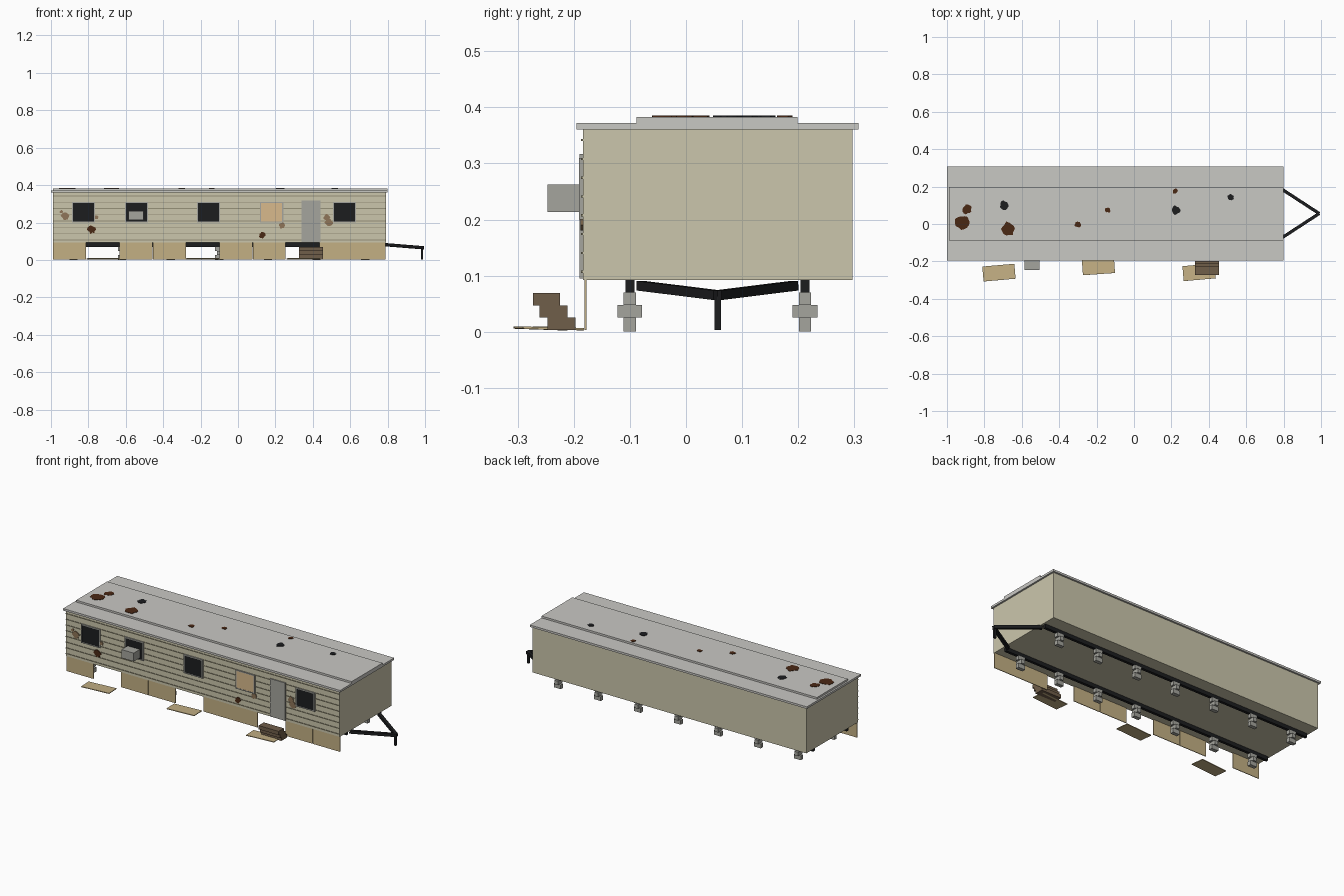
import bpy, bmesh, math, random
from mathutils import Vector, Matrix

if "Cube" in bpy.data.objects:
    bpy.data.objects.remove(bpy.data.objects["Cube"])

random.seed(4)


def mat(name, r, g, b):
    lin = lambda c: (c / 255 / 12.92) if c < 10 else ((c / 255 + 0.055) / 1.055) ** 2.4
    m = bpy.data.materials.new(name)
    m.diffuse_color = (lin(r), lin(g), lin(b), 1)
    m.use_nodes = True
    m.node_tree.nodes["Principled BSDF"].inputs["Base Color"].default_value = m.diffuse_color
    return m


CREAM = mat("cream siding", 203, 198, 172)
SEAM = mat("siding seam", 150, 145, 120)
ROOF = mat("roof grey", 201, 200, 196)
BLACK = mat("black", 28, 29, 31)
GREY = mat("concrete grey", 165, 165, 158)
TAN = mat("skirting tan", 196, 176, 132)
PLY = mat("plywood", 216, 186, 140)
WOOD = mat("step wood", 112, 94, 74)
RUST = mat("rust", 74, 40, 20)
PEEL = mat("peeled brown", 142, 117, 88)


def finish(name, bm, m):
    bmesh.ops.recalc_face_normals(bm, faces=bm.faces)
    me = bpy.data.meshes.new(name)
    bm.to_mesh(me)
    bm.free()
    me.materials.append(m)
    ob = bpy.data.objects.new(name, me)
    bpy.context.collection.objects.link(ob)
    return ob


def add_box(bm, x0, x1, y0, y1, z0, z1):
    M = Matrix.Translation(((x0 + x1) / 2, (y0 + y1) / 2, (z0 + z1) / 2))
    bmesh.ops.create_cube(bm, size=1, matrix=M @ Matrix.Diagonal((x1 - x0, y1 - y0, z1 - z0, 1)))


def boxes(name, m, *dims):
    bm = bmesh.new()
    for d in dims:
        add_box(bm, *d)
    return finish(name, bm, m)


def beam(name, a, b, t, m):
    a, b = Vector(a), Vector(b)
    d = b - a
    bm = bmesh.new()
    M = Matrix.Translation((a + b) / 2) @ d.to_track_quat('X', 'Z').to_matrix().to_4x4()
    bmesh.ops.create_cube(bm, size=1, matrix=M @ Matrix.Diagonal((d.length, t, t, 1)))
    return finish(name, bm, m)


def blob(name, m, centre, r, u, v, depth):
    """Thin irregular plate spanned by u and v, raised along depth."""
    bm = bmesh.new()
    n = 14
    vs = []
    for i in range(n):
        a = 2 * math.pi * i / n
        k = r * random.uniform(0.75, 1.1)
        vs.append(bm.verts.new(Vector(centre) + Vector(u) * k * math.cos(a) + Vector(v) * k * math.sin(a)))
    f = bm.faces.new(vs)
    ext = bmesh.ops.extrude_face_region(bm, geom=[f])
    bmesh.ops.translate(bm, vec=depth, verts=[e for e in ext["geom"] if isinstance(e, bmesh.types.BMVert)])
    return finish(name, bm, m)


# body and siding
FRONT = -0.184
boxes("body", CREAM, (-0.99, 0.79, FRONT, 0.297, 0.092, 0.36))
boxes("siding_seams", SEAM, *[(-0.99, 0.79, FRONT - 0.003, FRONT + 0.002, z, z + 0.004)
                              for z in [0.105 + 0.0335 * i for i in range(8)]])

# roof
boxes("roof_eave", ROOF, (-1.0, 0.80, -0.195, 0.307, 0.36, 0.372))
boxes("roof_crown", ROOF, (-0.99, 0.80, -0.088, 0.199, 0.372, 0.383))
for x, y, r, m in [(-0.914, 0.008, 0.043, RUST), (-0.893, 0.078, 0.026, RUST), (-0.693, 0.1, 0.025, BLACK),
                   (-0.674, -0.026, 0.039, RUST), (-0.3, -0.003, 0.018, RUST), (-0.14, 0.075, 0.015, RUST),
                   (0.22, 0.175, 0.015, RUST), (0.223, 0.073, 0.026, BLACK), (0.517, 0.142, 0.018, BLACK)]:
    blob("roof_patch", m, (x, y, 0.382), r, (1, 0, 0), (0, 1, 0), (0, 0, 0.003))

# stains on the front wall
for x, z, r, m in [(-0.925, 0.236, 0.023, PEEL), (-0.945, 0.258, 0.009, PEEL), (-0.757, 0.228, 0.011, PEEL),
                   (-0.783, 0.163, 0.023, RUST), (0.13, 0.132, 0.018, RUST), (0.235, 0.184, 0.017, PEEL),
                   (0.475, 0.228, 0.018, PEEL), (0.485, 0.2, 0.022, PEEL)]:
    blob("wall_patch", m, (x, FRONT + 0.001, z), r, (1, 0, 0), (0, 0, 1), (0, -0.005, 0))

# windows: grey frame, dark glass, one boarded up
for x in (-0.826, -0.543, -0.158, 0.18, 0.57):
    z0, z1, w, t = 0.206, 0.304, 0.056, 0.006
    boxes("window_frame", GREY,
          (x - w - t, x + w + t, -0.191, FRONT, z1, z1 + t), (x - w - t, x + w + t, -0.191, FRONT, z0 - t, z0),
          (x - w - t, x - w, -0.191, FRONT, z0, z1), (x + w, x + w + t, -0.191, FRONT, z0, z1))
    boarded = x == 0.18
    boxes("window_board" if boarded else "window_glass", PLY if boarded else BLACK,
          (x - w, x + w, -0.190, FRONT, z0, z1))

# air conditioner and door
boxes("air_conditioner", GREY, (-0.585, -0.505, -0.247, FRONT, 0.213, 0.262))
boxes("door", GREY, (0.34, 0.44, -0.190, FRONT, 0.095, 0.317))

# skirting panels, three of them fallen
W = 0.178
boxes("skirting", TAN, *[(-0.99 + W * i + 0.001, -0.99 + W * (i + 1) - 0.001, -0.181, -0.177, 0.003, 0.093)
                         for i in range(10) if i not in (1, 4, 7)])
for x, y, a in [(-0.722, -0.26, 5), (-0.19, -0.228, 4), (0.348, -0.258, 5)]:
    p = boxes("fallen_panel", TAN, (-W / 2 + 0.003, W / 2 - 0.003, -0.04, 0.04, -0.002, 0.002))
    p.location = (x, y, 0.006)
    p.rotation_euler = (math.radians(-2), 0, math.radians(a))

# stacked wooden steps
boxes("steps", WOOD, (0.325, 0.455, -0.273, -0.225, 0.047, 0.069), (0.325, 0.455, -0.261, -0.211, 0.025, 0.047),
      (0.325, 0.455, -0.247, -0.197, 0.003, 0.025))

# chassis rails on block piers
for y in (-0.1, 0.212):
    boxes("chassis_rail", BLACK, (-0.98, 0.78, y - 0.008, y + 0.008, 0.07, 0.092))
    for i in range(7):
        x = -0.88 + 0.26 * i
        boxes("pier", GREY, (x - 0.022, x + 0.022, y - 0.011, y + 0.011, 0, 0.025),
              (x - 0.011, x + 0.011, y - 0.022, y + 0.022, 0.025, 0.048),
              (x - 0.022, x + 0.022, y - 0.011, y + 0.011, 0.048, 0.07))

# tow hitch
for s in (-1, 1):
    beam("hitch_bar", (0.78, 0.056 + s * 0.137, 0.082), (0.99, 0.056, 0.065), 0.017, BLACK)
boxes("hitch_jack", BLACK, (0.978, 0.99, 0.051, 0.062, 0.003, 0.065))
